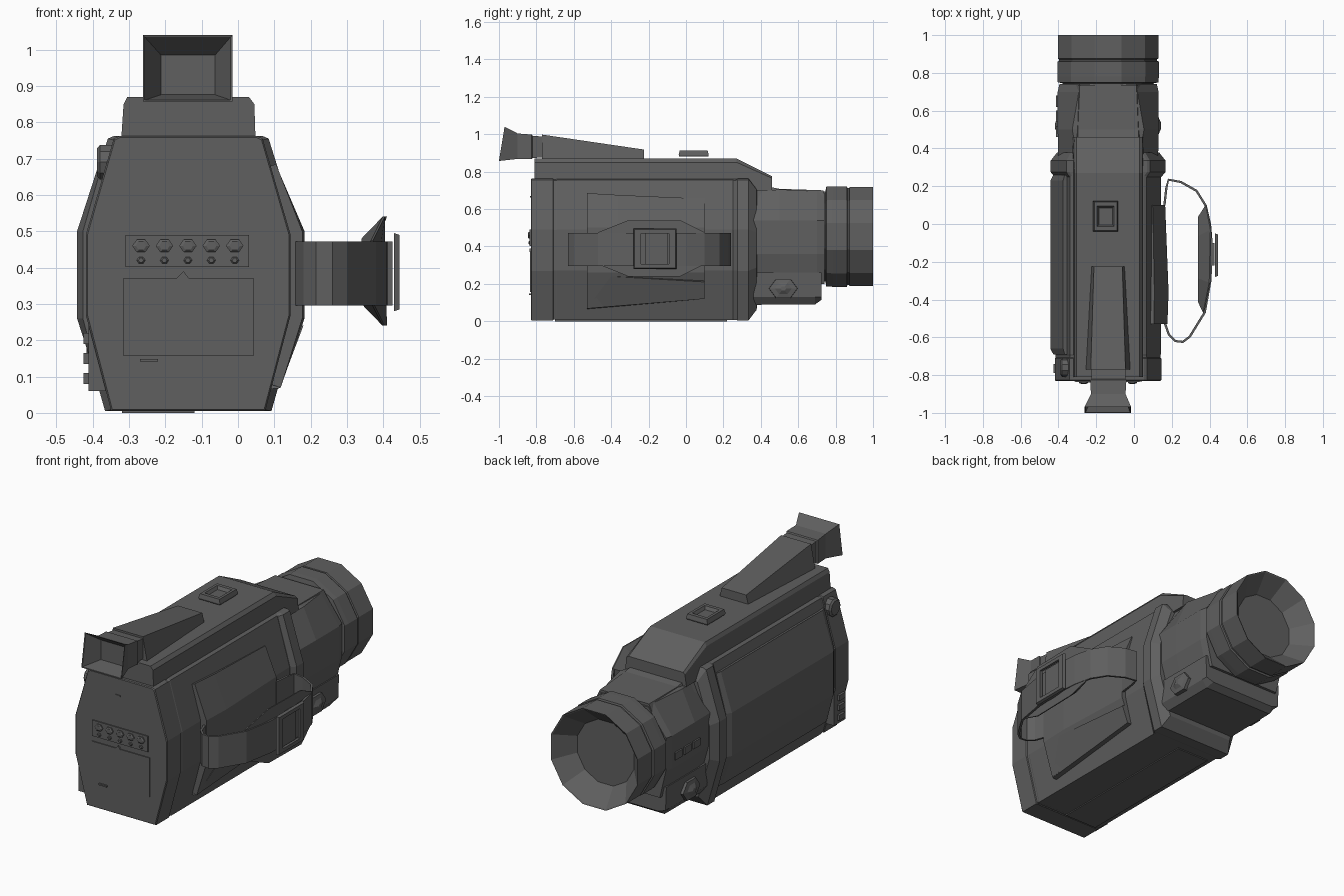
import bpy, bmesh, math

CX, CZ = -0.137, 0.453   # camera centre line and lens axis height

# Dark grey casing
casing = bpy.data.materials.new("dark_casing")
casing.diffuse_color = (0.115, 0.115, 0.115, 1)


def loft(name, loops, closed=False):
    """Skin a series of equal-length point loops, capping both ends unless closed."""
    bm = bmesh.new()
    rings = [[bm.verts.new(p) for p in loop] for loop in loops]
    n = len(rings[0])
    pairs = list(zip(rings, rings[1:])) + ([(rings[-1], rings[0])] if closed else [])
    for a, b in pairs:
        for i in range(n):
            j = (i + 1) % n
            bm.faces.new((a[i], a[j], b[j], b[i]))
    if not closed:
        bm.faces.new(rings[0])
        bm.faces.new(rings[-1])
    bmesh.ops.recalc_face_normals(bm, faces=bm.faces)
    me = bpy.data.meshes.new(name)
    bm.to_mesh(me)
    bm.free()
    me.materials.append(casing)
    ob = bpy.data.objects.new(name, me)
    bpy.context.collection.objects.link(ob)
    return ob


def rect_y(y, x0, x1, z0, z1, y_top=None):
    t = y if y_top is None else y_top
    return [(x0, y, z0), (x1, y, z0), (x1, t, z1), (x0, t, z1)]


def rect_z(z, x0, x1, y0, y1):
    return [(x0, y0, z), (x1, y0, z), (x1, y1, z), (x0, y1, z)]


def rect_x(x, y0, y1, z0, z1):
    return [(x, y0, z0), (x, y1, z0), (x, y1, z1), (x, y0, z1)]


def box(name, x0, x1, y0, y1, z0, z1):
    return loft(name, [rect_z(z0, x0, x1, y0, y1), rect_z(z1, x0, x1, y0, y1)])


def disc(c, r, n, axis, start=0.0, stretch=1.0):
    """Regular polygon around c, facing along x or y."""
    out = []
    for i in range(n):
        a = start + 2 * math.pi * i / n
        u, v = r * stretch * math.cos(a), r * math.sin(a)
        out.append((c[0], c[1] + u, c[2] + v) if axis == 'x' else (c[0] + u, c[1], c[2] + v))
    return out


# Main body: faceted section
HALF = [(0.212, 0.005), (0.282, 0.27), (0.282, 0.49), (0.205, 0.755), (0.19, 0.762)]


def body_section(y, sx=1.0, sz=1.0):
    pts = HALF + [(-x, z) for x, z in reversed(HALF)]
    return [(CX + x * sx, y, 0.385 + (z - 0.385) * sz) for x, z in pts]


loft("body", [body_section(y, sx, sz) for y, sx, sz in
              [(-0.83, 0.985, 0.99), (-0.825, 1, 1), (-0.712, 1, 1), (-0.708, 0.985, 0.99),
               (-0.695, 0.985, 0.99), (-0.69, 0.99, 0.998), (0.27, 0.99, 0.998)]])
loft("front_flange", [body_section(y, sx, sz) for y, sx, sz in
                      [(0.25, 1.0, 0.99), (0.275, 1.08, 1.0), (0.335, 1.08, 1.0),
                       (0.378, 0.96, 0.85), (0.38, 0.8, 0.75)]])
box("base_foot", -0.32, -0.12, -0.70, 0.22, 0.0, 0.02)


# Side panels: left door and shorter right grip plate
def side_section(y, side, out, z0, z1):
    pts = [(0.15, z0 + 0.03), (0.245 + out * 0.4, z0), (0.29 + out, 0.26), (0.29 + out, 0.50),
           (0.23 + out * 0.5, z1), (0.15, z1 - 0.03)]
    return [(CX + side * x, y, z) for x, z in pts]


loft("left_door", [side_section(y, -1, o, 0.09, 0.71) for y, o in
                   [(-0.69, 0.0), (-0.66, 0.016), (0.23, 0.016), (0.26, 0.0)]])
loft("right_grip_plate", [side_section(-0.53, 1, 0.024, 0.07, 0.685),
                          side_section(-0.36, 1, 0.03, 0.09, 0.675),
                          side_section(0.10, 1, 0.012, 0.12, 0.655)])
loft("right_wedge", [[(0.08, -0.53, 0.065), (0.09, 0.10, 0.12), (0.14, 0.10, 0.22), (0.14, -0.40, 0.24)],
                     [(0.115, -0.53, 0.068), (0.128, 0.10, 0.12), (0.163, 0.10, 0.21), (0.18, -0.40, 0.24)]])

# Top deck sloping down towards the lens
loft("top_deck", [[(-0.325, y, 0.70), (0.05, y, 0.70), (0.045, y, z - d), (0.03, y, z),
                   (-0.305, y, z), (-0.315, y, z - d)]
                  for y, z, d in [(-0.81, 0.87, 0.02), (0.27, 0.87, 0.02), (0.46, 0.775, 0.01)]])

# Viewfinder: ramp, neck and flared hollow eyepiece
loft("viewfinder_ramp", [[(CX - b, y, 0.865), (CX + b, y, 0.865), (CX + t, y, z), (CX - t, y, z)]
                         for y, b, t, z in [(-0.77, 0.118, 0.092, 0.998), (-0.225, 0.088, 0.075, 0.918)]])
loft("viewfinder_eyepiece", [
    rect_y(-0.74, -0.225, -0.045, 0.88, 0.985),
    rect_y(-0.82, -0.225, -0.045, 0.872, 0.992),
    rect_y(-0.825, -0.232, -0.04, 0.867, 0.998),
    rect_y(-0.90, -0.228, -0.045, 0.868, 1.004),
    rect_y(-1.0, -0.262, -0.015, 0.857, 1.04, -0.97),
    rect_y(-0.998, -0.257, -0.02, 0.861, 1.035, -0.968),
    rect_y(-0.90, -0.212, -0.063, 0.876, 0.985)])

# Recessed zoom button just above the deck
loft("top_button", [rect_z(z, -0.15 - w, -0.15 + w, 0.041 - d, 0.041 + d) for z, w, d in
                    [(0.882, 0.064, 0.078), (0.89, 0.066, 0.08), (0.912, 0.06, 0.075),
                     (0.912, 0.045, 0.055), (0.895, 0.036, 0.045)]])

# Lens barrel, ring, hood and concave glass as one turned profile
N = 12
loft("lens", [disc((CX, y, CZ), r, N, 'y', math.pi / N) for y, r in
              [(0.50, 0.25), (0.745, 0.25), (0.75, 0.276), (0.782, 0.278), (0.86, 0.278),
               (0.863, 0.268), (0.872, 0.268), (0.875, 0.275), (1.0, 0.275),
               (0.997, 0.268), (0.90, 0.18)]])
loft("lens_housing", [[(CX + s * x, y, z) for s, x, z in
                       [(1, b, 0.20), (1, w, 0.36), (1, w, 0.54), (1, t, top),
                        (-1, t, top), (-1, w, 0.54), (-1, w, 0.36), (-1, b, 0.20)]]
                      for y, b, w, t, top in [(0.36, 0.22, 0.265, 0.165, 0.69),
                                              (0.50, 0.23, 0.267, 0.19, 0.705),
                                              (0.70, 0.23, 0.267, 0.155, 0.695),
                                              (0.74, 0.22, 0.258, 0.15, 0.685)]])
loft("housing_top_cover", [[(CX - w, y, 0.60), (CX + w, y, 0.60), (CX + t, y, z), (CX - t, y, z)]
                           for y, w, t, z in [(0.36, 0.22, 0.16, 0.735), (0.50, 0.20, 0.16, 0.708),
                                              (0.735, 0.20, 0.15, 0.70)]])

# Box under the lens with a pointed knob on each side
loft("lower_box", [[(CX - b, y, z0), (CX + b, y, z0), (CX + 0.245, y, 0.13), (CX + 0.25, y, 0.26),
                    (CX - 0.25, y, 0.26), (CX - 0.245, y, 0.13)]
                   for y, b, z0 in [(0.36, 0.215, 0.088), (0.69, 0.215, 0.09), (0.725, 0.20, 0.115)]])
for side, label in ((1, "right"), (-1, "left")):
    loft(label + "_lens_knob", [disc((CX + side * x, 0.52, 0.175), r, 6, 'x', 0, 1.3) for x, r in
                                [(0.235, 0.06), (0.262, 0.058), (0.267, 0.035), (0.28, 0.012)]])

# Small switches on the left of the lens housing
for i in range(3):
    box("lens_switch", -0.413, -0.39, 0.46 + i * 0.08, 0.52 + i * 0.08, 0.40, 0.44)

# Hand strap: thin ribbon following a looped path
PATH = [(0.155, -0.52), (0.18, -0.59), (0.215, -0.625), (0.26, -0.63), (0.30, -0.60), (0.38, -0.47),
        (0.41, -0.30), (0.418, -0.12), (0.408, 0.0), (0.385, 0.10), (0.335, 0.18), (0.25, 0.228),
        (0.18, 0.24), (0.165, 0.19), (0.155, 0.10)]
strap = []
for i, (x, y) in enumerate(PATH):
    ax, ay = PATH[max(i - 1, 0)]
    bx, by = PATH[min(i + 1, len(PATH) - 1)]
    ln = math.hypot(bx - ax, by - ay)
    nx, ny = -(by - ay) / ln * 0.012, (bx - ax) / ln * 0.012
    strap.append([(x, y, 0.295), (x, y, 0.472), (x + nx, y + ny, 0.472), (x + nx, y + ny, 0.295)])
loft("hand_strap", strap)

# Strap pad: eight-sided, wider on the outside
PAD = [(-0.47, 0.085), (-0.31, 0.15), (-0.03, 0.15), (0.10, 0.085)]
PAD_X = [0.372, 0.404, 0.41, 0.385]
ring = [(y, h, x) for (y, h), x in zip(PAD, PAD_X)]
ring += [(y, -h, x) for y, h, x in reversed(ring)]
loft("strap_pad", [[(0.34, -0.20 + (y + 0.20) * 0.8, 0.39 + h * 0.6) for y, h, x in ring],
                   [(x - 0.006, y, 0.39 + h) for y, h, x in ring],
                   [(x, y, 0.39 + h) for y, h, x in ring]])

# Buckle frame and its mount
loft("strap_buckle", [rect_x(0.43, -0.28, -0.05, 0.28, 0.495), rect_x(0.445, -0.275, -0.055, 0.285, 0.49),
                      rect_x(0.445, -0.24, -0.09, 0.305, 0.47), rect_x(0.43, -0.24, -0.09, 0.305, 0.47)],
     closed=True)
box("buckle_mount", 0.40, 0.425, -0.22, -0.10, 0.295, 0.472)

# Back face: button strip with two rows of buttons, and battery cover
box("button_strip", -0.31, 0.03, -0.836, -0.81, 0.402, 0.49)
for i in range(5):
    x = -0.267 + i * 0.0645
    for nm, z, r, y in (("round_button", 0.46, 0.02, -0.846), ("small_button", 0.42, 0.01, -0.842)):
        loft(nm, [disc((x, -0.82, z), r, 6, 'y', 0, 1.2), disc((x, y + 0.004, z), r, 6, 'y', 0, 1.2),
                  disc((x, y, z), r * 0.7, 6, 'y')])
box("battery_cover", -0.315, 0.042, -0.835, -0.81, 0.157, 0.372)
loft("battery_catch", [[(-0.17, y, 0.37), (-0.135, y, 0.37), (-0.15, y, 0.39)] for y in (-0.838, -0.81)])
box("battery_latch", -0.27, -0.22, -0.84, -0.81, 0.141, 0.149)
box("top_indicator", -0.17, -0.14, -0.834, -0.81, 0.663, 0.669)

# Left rear: round dial, and jack block with small keys
loft("rear_dial", [disc((x, -0.76, 0.69), r, 10, 'x') for x, r in
                   [(-0.33, 0.05), (-0.38, 0.05), (-0.388, 0.04)]])
box("jack_block", -0.412, -0.33, -0.81, -0.71, 0.06, 0.26)
for i in range(3):
    box("jack_key", -0.425, -0.40, -0.79, -0.74, 0.08 + i * 0.055, 0.11 + i * 0.055)
